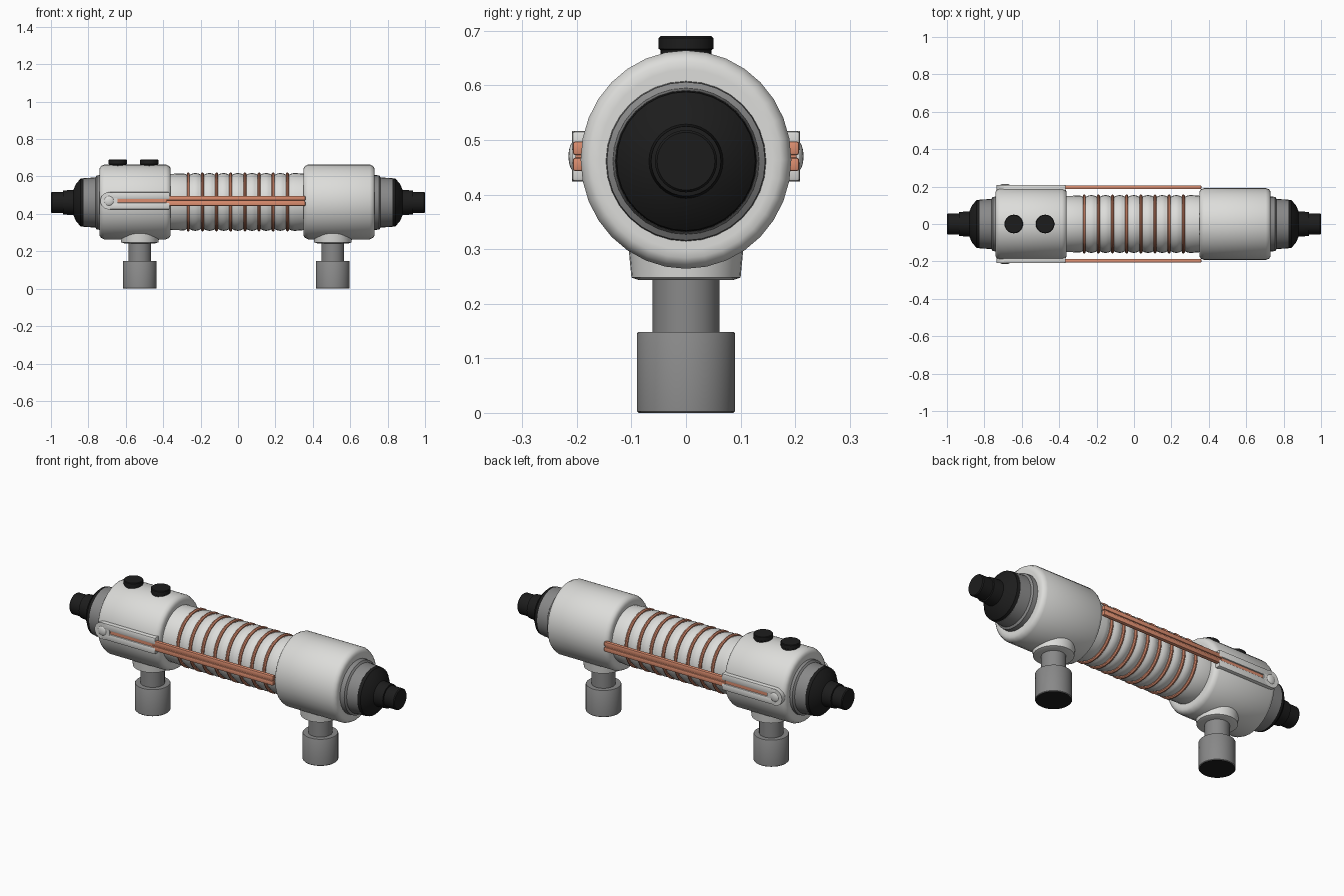
import bpy, bmesh, math
from mathutils import Matrix, Vector

if "Cube" in bpy.data.objects:
    bpy.data.objects.remove(bpy.data.objects["Cube"])

CZ = 0.464  # height of the main axis


def mat(name, c):
    m = bpy.data.materials.new(name)
    m.diffuse_color = (*c, 1)
    m.use_nodes = True
    m.node_tree.nodes["Principled BSDF"].inputs["Base Color"].default_value = m.diffuse_color
    return m


WHITE = mat("off white", (0.72, 0.72, 0.70))
GREY = mat("mid grey", (0.25, 0.25, 0.25))
BLACK = mat("black", (0.012, 0.012, 0.012))
COPPER = mat("copper", (0.72, 0.27, 0.16))


def finish(name, bm, mats, angle=35):
    bmesh.ops.recalc_face_normals(bm, faces=bm.faces)
    me = bpy.data.meshes.new(name)
    for f in bm.faces:
        f.smooth = True
    bm.to_mesh(me)
    bm.free()
    me.set_sharp_from_angle(angle=math.radians(angle))
    for m in mats:
        me.materials.append(m)
    ob = bpy.data.objects.new(name, me)
    bpy.context.collection.objects.link(ob)
    return ob


def lathe(name, profile, mats, loc, axis='X', sides=32, sy=1.0, rule=None):
    """Revolve (position, radius) points; closed with flat end caps."""
    bm = bmesh.new()
    rings = []
    for p, r in profile:
        ring = []
        for i in range(sides):
            a = 2 * math.pi * i / sides
            u, v = r * math.cos(a), r * math.sin(a)
            co = (p, u * sy, v) if axis == 'X' else (u, v * sy, p)
            ring.append(bm.verts.new(Vector(co) + Vector(loc)))
        rings.append(ring)
    for a, b in zip(rings, rings[1:]):
        for i in range(sides):
            j = (i + 1) % sides
            bm.faces.new((a[i], a[j], b[j], b[i]))
    bm.faces.new(rings[0])
    bm.faces.new(rings[-1])
    if rule:
        for f in bm.faces:
            f.material_index = rule(f.calc_center_median())
    return finish(name, bm, mats)


def box(name, lo, hi, m, bevel=0.0):
    bm = bmesh.new()
    size = [h - l for l, h in zip(lo, hi)]
    mid = [(h + l) / 2 for l, h in zip(lo, hi)]
    bmesh.ops.create_cube(bm, size=1, matrix=Matrix.Translation(mid) @ Matrix.Diagonal((*size, 1)))
    if bevel:
        bmesh.ops.bevel(bm, geom=bm.edges[:], offset=bevel, segments=2, affect='EDGES', profile=0.5)
    return finish(name, bm, [m])


# large end housings with rounded rims
for name, x0, x1 in (("left_housing", -0.74, -0.36), ("right_housing", 0.35, 0.73)):
    lathe(name, [(x0, 0.165), (x0, 0.18), (x0 + 0.008, 0.192), (x0 + 0.025, 0.2),
                 (x1 - 0.025, 0.2), (x1 - 0.008, 0.192), (x1, 0.18), (x1, 0.165)],
          [WHITE], (0, 0, CZ), sy=0.965)

# ribbed middle barrel: bulges between the coil grooves
ring_x = [-0.266 + 0.0757 * i for i in range(8)]
prof = [(-0.37, 0.15)]
for x in ring_x:
    prof += [(x - 0.022, 0.152), (x - 0.009, 0.146), (x + 0.009, 0.146), (x + 0.022, 0.152), (x + 0.038, 0.155)]
prof.append((0.36, 0.15))
lathe("ribbed_barrel", prof, [WHITE], (0, 0, CZ))

# copper coil rings
for i, x in enumerate(ring_x):
    lathe(f"coil_ring_{i + 1}", [(x - 0.008, 0.14), (x - 0.008, 0.152), (x - 0.003, 0.157),
                                 (x + 0.003, 0.157), (x + 0.008, 0.152), (x + 0.008, 0.14)],
          [COPPER], (0, 0, CZ))

# end collars, black caps and plugs
for name, s in (("left", -1), ("right", 1)):
    lathe(name + "_collar", [(s * 0.71, 0.148), (s * 0.755, 0.145), (s * 0.762, 0.134), (s * 0.825, 0.13)],
          [GREY], (0, 0, CZ - 0.003))
    lathe(name + "_cap", [(s * 0.815, 0.122), (s * 0.82, 0.13), (s * 0.842, 0.127), (s * 0.866, 0.1),
                          (s * 0.88, 0.068), (s * 0.935, 0.064), (s * 0.937, 0.054)],
          [BLACK], (0, 0, CZ - 0.003))
    lathe(name + "_plug", [(s * 0.93, 0.057), (s * 0.995, 0.057), (s, 0.053)],
          [BLACK], (0, 0, CZ - 0.003))

# feet: flange, neck, and wide base with a black sole
for name, x in (("left", -0.525), ("right", 0.507)):
    lathe(name + "_foot_flange", [(0.243, 0.085), (0.248, 0.1), (0.3, 0.105)],
          [WHITE], (x, 0, 0), axis='Z')
    lathe(name + "_foot", [(0, 0.087), (0.003, 0.09), (0.145, 0.09), (0.148, 0.088),
                           (0.148, 0.061), (0.26, 0.061)],
          [GREY, BLACK], (x, 0, 0), axis='Z', rule=lambda c: 1 if c.z < 0.001 else 0)

# two black knobs on top
for i, x in enumerate((-0.643, -0.475)):
    lathe(f"top_knob_{i + 1}", [(0.63, 0.047), (0.665, 0.047), (0.667, 0.05), (0.687, 0.05), (0.69, 0.047)],
          [BLACK], (x, 0, 0), axis='Z', sides=20)

# side rails: double copper bar, slotted white mount and bolt, on both sides
for name, s in (("front", -1), ("back", 1)):
    def span(a, b):
        return (a, b) if s > 0 else (-b, -a)
    y0, y1 = span(0.186, 0.207)
    for part, z0, z1 in (("lower", 0.443, 0.4675), ("upper", 0.4725, 0.497)):
        box(f"{name}_{part}_copper_bar", (-0.385, y0, z0), (0.36, y1, z1), COPPER, 0.004)
    y0, y1 = span(0.188, 0.202)
    box(name + "_copper_core", (-0.65, y0, 0.459), (0.355, y1, 0.481), COPPER)
    y0, y1 = span(0.16, 0.209)
    for part, z0, z1 in (("lower", 0.424, 0.461), ("upper", 0.479, 0.516)):
        box(f"{name}_{part}_mount_bar", (-0.70, y0, z0), (-0.365, y1, z1), WHITE, 0.006)
    # rounded end of the mount
    bm = bmesh.new()
    bmesh.ops.create_cone(bm, cap_ends=True, segments=24, radius1=0.046, radius2=0.046, depth=0.049,
                          matrix=Matrix.Translation((-0.69, s * 0.1845, 0.47)) @ Matrix.Rotation(math.pi / 2, 4, 'X'))
    finish(name + "_mount_end", bm, [WHITE])
    bm = bmesh.new()
    bmesh.ops.create_uvsphere(bm, u_segments=20, v_segments=12, radius=0.028,
                              matrix=Matrix.Translation((-0.69, s * 0.204, 0.47)) @ Matrix.Diagonal((1, 0.4, 1, 1)))
    finish(name + "_mount_bolt", bm, [WHITE])
